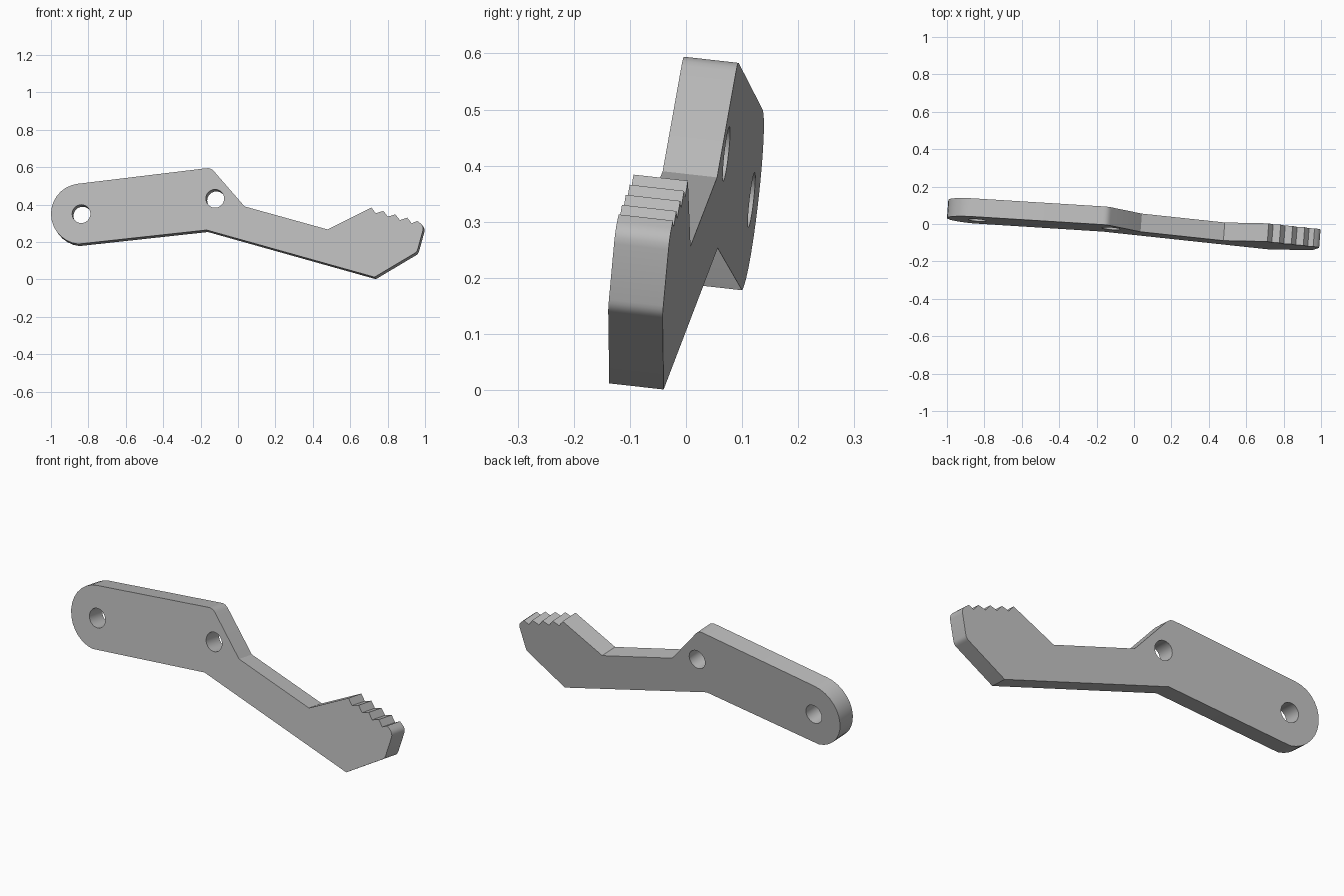
import bpy, bmesh, math
from mathutils import Vector

cube = bpy.data.objects.get("Cube")
if cube:
    bpy.data.objects.remove(cube, do_unlink=True)

# The plate leans slightly: its front face lies in this plane
SLOPE_X, SLOPE_Z, OFFSET = -0.0756, 0.113, -0.083
THICKNESS = Vector((-SLOPE_X, 1, -SLOPE_Z)) * 0.097


def on_plane(x, z):
    return Vector((x, OFFSET + SLOPE_X * x + SLOPE_Z * z, z))


def arc(cx, cz, radius, start, end, steps):
    angles = [math.radians(start + (end - start) * i / steps) for i in range(steps + 1)]
    return [(cx + radius * math.cos(a), cz + radius * math.sin(a)) for a in angles]


def rounded(before, corner, after, size, steps=4):
    """Soften a corner with a short quadratic curve."""
    b, c, a = Vector(before), Vector(corner), Vector(after)
    p = c + (b - c).normalized() * size
    q = c + (a - c).normalized() * size
    ts = [i / steps for i in range(steps + 1)]
    return [tuple(p * (1 - t) ** 2 + c * 2 * t * (1 - t) + q * t * t) for t in ts]


# Outline, clockwise from the bottom of the round pivot end
pivot = (-0.838, 0.35)
peak, neck, ramp = (-0.145, 0.597), (0.035, 0.39), (0.478, 0.267)
toe, heel, belly = (0.995, 0.285), (0.957, 0.147), (0.73, 0.012)

outline = arc(*pivot, 0.162, 264, 97, 14)
outline += rounded(outline[-1], peak, neck, 0.025)
outline += [neck, ramp]
for i in range(4):  # grip teeth
    x, z = 0.713 + 0.064 * i, 0.384 - 0.018 * i
    outline += [(x, z), (x + 0.024, z - 0.031)]
last_tooth = (0.958, 0.313)
outline += [last_tooth]
outline += rounded(last_tooth, toe, heel, 0.025)
outline += rounded(toe, heel, belly, 0.015)
outline += [belly, (-0.168, 0.264)]

holes = [arc(*pivot, 0.049, 0, 345, 23), arc(-0.123, 0.432, 0.049, 0, 345, 23)]

# Fill the outline around the holes, then thicken it
bm = bmesh.new()
for loop in [outline] + holes:
    verts = [bm.verts.new(on_plane(x, z)) for x, z in loop]
    for i, v in enumerate(verts):
        bm.edges.new((v, verts[i - 1]))
bmesh.ops.triangle_fill(bm, use_beauty=True, use_dissolve=False, edges=bm.edges[:])
back = bmesh.ops.extrude_face_region(bm, geom=bm.faces[:], use_keep_orig=True)
bmesh.ops.translate(bm, vec=THICKNESS,
                    verts=[g for g in back["geom"] if isinstance(g, bmesh.types.BMVert)])
bmesh.ops.recalc_face_normals(bm, faces=bm.faces[:])

mesh = bpy.data.meshes.new("lever_plate")
bm.to_mesh(mesh)
bm.free()
lever = bpy.data.objects.new("lever_plate", mesh)
bpy.context.collection.objects.link(lever)

# Plain grey
grey = bpy.data.materials.new("plain_grey")
grey.use_nodes = True
colour = (0.5, 0.5, 0.5, 1)
grey.diffuse_color = colour
grey.node_tree.nodes["Principled BSDF"].inputs["Base Color"].default_value = colour
mesh.materials.append(grey)

# Smooth the rounded end and holes, keep the rims sharp
bpy.ops.object.select_all(action="DESELECT")
lever.select_set(True)
bpy.context.view_layer.objects.active = lever
bpy.ops.object.shade_smooth_by_angle(angle=math.radians(25))
